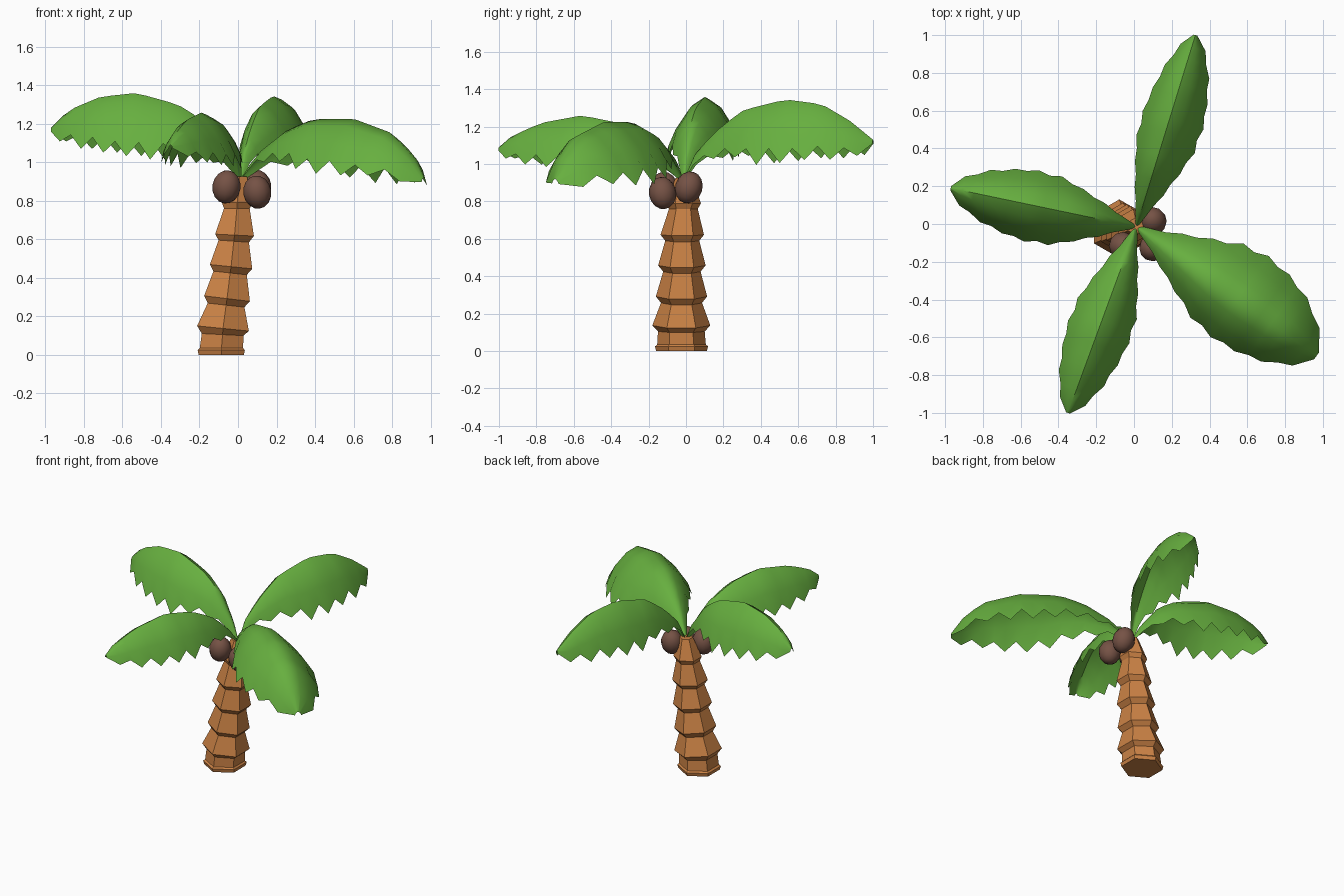
import bpy, bmesh, math
from mathutils import Vector, Euler

if "Cube" in bpy.data.objects:
    bpy.data.objects.remove(bpy.data.objects["Cube"])


def material(name, rgb):
    m = bpy.data.materials.new(name)
    m.diffuse_color = (*rgb, 1)
    m.use_nodes = True
    m.node_tree.nodes["Principled BSDF"].inputs["Base Color"].default_value = m.diffuse_color
    return m


BARK = material("orange bark", (0.60, 0.225, 0.06))
LEAF = material("leaf green", (0.135, 0.43, 0.05))
NUT = material("coconut brown", (0.18, 0.085, 0.06))


def finish(name, bm, mat, smooth=None):
    me = bpy.data.meshes.new(name)
    bm.normal_update()
    bm.to_mesh(me)
    bm.free()
    ob = bpy.data.objects.new(name, me)
    bpy.context.collection.objects.link(ob)
    me.materials.append(mat)
    if smooth:
        bpy.ops.object.select_all(action='DESELECT')
        ob.select_set(True)
        bpy.context.view_layer.objects.active = ob
        bpy.ops.object.shade_smooth_by_angle(angle=math.radians(smooth))
    return ob


def lerp(table, t):
    for (a, p), (b, q) in zip(table, table[1:]):
        if t <= b:
            return p + (q - p) * (t - a) / (b - a)
    return table[-1][1]


# Trunk: leaning stack of flared hexagonal collars (x, y, z, radius, tilt)
rings = [(-.087, -.024, 0, .135, 0), (-.087, -.024, .025, .142, 0), (-.086, -.024, .035, .130, 0),
         (-.080, -.025, .105, .125, -.05),
         (-.078, -.025, .137, .155, -.10), (-.062, -.024, .258, .110, -.11),
         (-.057, -.024, .292, .137, -.12), (-.041, -.022, .425, .100, -.11),
         (-.036, -.022, .458, .127, -.10), (-.022, -.020, .590, .091, -.07),
         (-.018, -.020, .622, .116, -.05), (-.006, -.014, .760, .077, -.01),
         (-.004, -.012, .790, .092, 0), (.008, -.012, .925, .045, 0)]
bm = bmesh.new()
prev = None
for i, (x, y, z, r, tilt) in enumerate(rings):
    loop = []
    for k in range(6):
        a = math.pi / 2 + k * math.pi / 3
        dx = r * math.cos(a)
        loop.append(bm.verts.new((x + dx, y + r * math.sin(a), z + tilt * dx)))
    if prev:
        for k in range(6):
            j = (k + 1) % 6
            bm.faces.new((prev[k], prev[j], loop[j], loop[k]))
    else:
        bm.faces.new(loop[::-1])
    prev = loop
bm.faces.new(prev)
finish("trunk", bm, BARK)

# Coconuts: slightly elongated balls under the crown
for i, (pos, rot) in enumerate([((-.06, -.115, .872), (.1, .15, 0)),
                                ((.10, -.125, .845), (.15, -.15, 0)),
                                ((.10, .015, .875), (-.3, -.1, 0))]):
    bm = bmesh.new()
    bmesh.ops.create_uvsphere(bm, u_segments=12, v_segments=8, radius=1)
    e = Euler(rot).to_matrix()
    for v in bm.verts:
        v.co = e @ Vector((v.co.x * .073, v.co.y * .073, v.co.z * .087)) + Vector(pos)
    finish(f"coconut_{i + 1}", bm, NUT, 50)

# Fronds: arched spine, curved drooping sides, toothed edges
SLIM = [(0, .03), (.1, .25), (.2, .5), (.42, .95), (.6, 1), (.8, .76), (.94, .40), (1, .06)]
BROAD = [(0, .03), (.1, .2), (.2, .42), (.45, .92), (.6, 1), (.78, .85), (.93, .5), (1, .08)]
# fraction of width reached outward and downward across one side
ACROSS = [(.33, .13), (.70, .46), (1, 1)]
TEETH = 8


def frond(name, tip, spine, left, right, profile):
    base = Vector((.012, -.015))
    axis = Vector(tip) - base
    side_dir = Vector((-axis.y, axis.x)).normalized()
    bm = bmesh.new()
    prev = None
    n = TEETH * 2
    for i in range(n + 1):
        t = i / n
        z = lerp(spine, t)
        w = lerp(profile, t)
        notch = i % 2 == 0 and 0 < i < n

        def side(sign, out, drop):
            col = []
            for k, (o, d) in enumerate(ACROSS):
                if notch and k == 2:
                    o, d = .93, .76
                p = base + axis * t + side_dir * (sign * out * w * o)
                col.append(bm.verts.new((p.x, p.y, z - drop * w * d)))
            return col
        c = base + axis * t
        row = side(1, *left)[::-1] + [bm.verts.new((c.x, c.y, z))] + side(-1, *right)
        if prev:
            for k in range(len(row) - 1):
                bm.faces.new((prev[k], prev[k + 1], row[k + 1], row[k]))
        prev = row
    finish(name, bm, LEAF, 55)


frond("back_frond", (.325, 1.0),
      [(0, .91), (.07, 1.07), (.2, 1.2), (.32, 1.29), (.54, 1.345), (.73, 1.32), (.88, 1.23), (1, 1.13)],
      (.15, .33), (.19, .34), SLIM)
frond("left_frond", (-.97, .19),
      [(0, .91), (.05, 1.02), (.2, 1.22), (.33, 1.3), (.55, 1.36), (.74, 1.34), (.91, 1.27), (1, 1.18)],
      (.20, .33), (.19, .33), SLIM)
frond("front_frond", (-.35, -1.0),
      [(0, .91), (.08, 1.03), (.2, 1.14), (.35, 1.22), (.55, 1.26), (.77, 1.22), (.93, 1.15), (1, 1.09)],
      (.18, .28), (.17, .28), SLIM)
frond("right_frond", (.965, -.70),
      [(0, .91), (.1, 1.05), (.26, 1.17), (.4, 1.225), (.62, 1.225), (.83, 1.15), (.94, 1.03), (1, .92)],
      (.29, .34), (.25, .29), BROAD)
